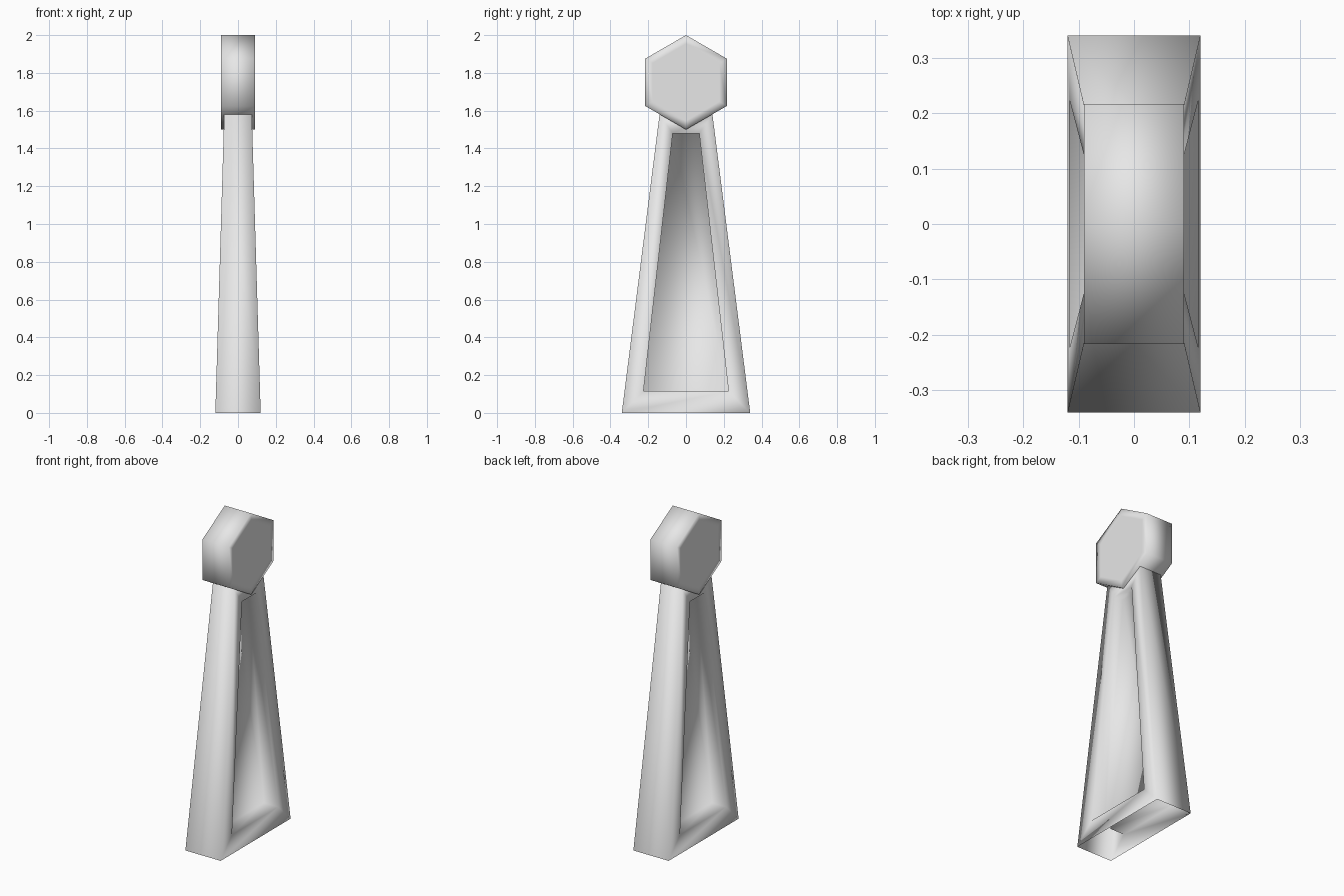
import bpy
import bmesh
from math import sin, cos, pi

if "Cube" in bpy.data.objects:
    bpy.data.objects.remove(bpy.data.objects["Cube"], do_unlink=True)

grey = bpy.data.materials.new("plain_grey")
grey.use_nodes = True
grey.diffuse_color = (0.8, 0.8, 0.8, 1)
grey.node_tree.nodes["Principled BSDF"].inputs["Base Color"].default_value = grey.diffuse_color


def finish(bm, name):
    """Turn a bmesh into a smooth-shaded grey object."""
    for face in bm.faces:
        face.smooth = True
    mesh = bpy.data.meshes.new(name)
    bm.to_mesh(mesh)
    bm.free()
    mesh.materials.append(grey)
    obj = bpy.data.objects.new(name, mesh)
    bpy.context.collection.objects.link(obj)
    return obj


def sign(value):
    return 1 if value > 0 else -1


# Tapered stand: hollow below, with a deep tapered recess in each broad side
TOP = 1.58
BASE_X, TOP_X = 0.12, 0.073
BASE_Y, TOP_Y = 0.34, 0.14
PANEL_X = 0.02


def half_width(z):
    return BASE_X + (TOP_X - BASE_X) * z / TOP


bm = bmesh.new()
bmesh.ops.create_cube(bm, size=2)
for v in bm.verts:
    upper = v.co.z > 0
    v.co.x *= TOP_X if upper else BASE_X
    v.co.y *= TOP_Y if upper else BASE_Y
    v.co.z = TOP if upper else 0
bm.normal_update()
bottom = [f for f in bm.faces if f.normal.z < -0.9]
bmesh.ops.delete(bm, geom=bottom, context='FACES_ONLY')

# Openings on both sides
sides = [f for f in bm.faces if abs(f.normal.x) > 0.9]
bmesh.ops.inset_individual(bm, faces=sides, thickness=0.03, use_even_offset=True)
for face in sides:
    for v in face.verts:
        upper = v.co.z > TOP / 2
        v.co.z = 1.48 if upper else 0.115
        v.co.y = sign(v.co.y) * (0.07 if upper else 0.225)
        v.co.x = sign(v.co.x) * half_width(v.co.z)

# Recess walls and inner panels
bmesh.ops.inset_individual(bm, faces=sides, thickness=0.001)
for face in sides:
    for v in face.verts:
        upper = v.co.z > TOP / 2
        v.co.z = 1.48 if upper else 0.115
        v.co.y = sign(v.co.y) * (0.07 if upper else 0.225)
        v.co.x = sign(v.co.x) * PANEL_X
finish(bm, "tapered_stand")

# Six-sided head with a point at the top
RADIUS, HALF_DEPTH, CENTRE = 0.25, 0.09, 1.75
bm = bmesh.new()
rings = []
for x in (-HALF_DEPTH, HALF_DEPTH):
    rings.append([bm.verts.new((x, RADIUS * sin(i * pi / 3), CENTRE + RADIUS * cos(i * pi / 3)))
                  for i in range(6)])
caps = [bm.faces.new(ring) for ring in rings]
for i in range(6):
    j = (i + 1) % 6
    bm.faces.new((rings[0][i], rings[0][j], rings[1][j], rings[1][i]))
bmesh.ops.recalc_face_normals(bm, faces=bm.faces[:])
bmesh.ops.inset_individual(bm, faces=caps, thickness=0.04, use_even_offset=True)
finish(bm, "hexagonal_head")
